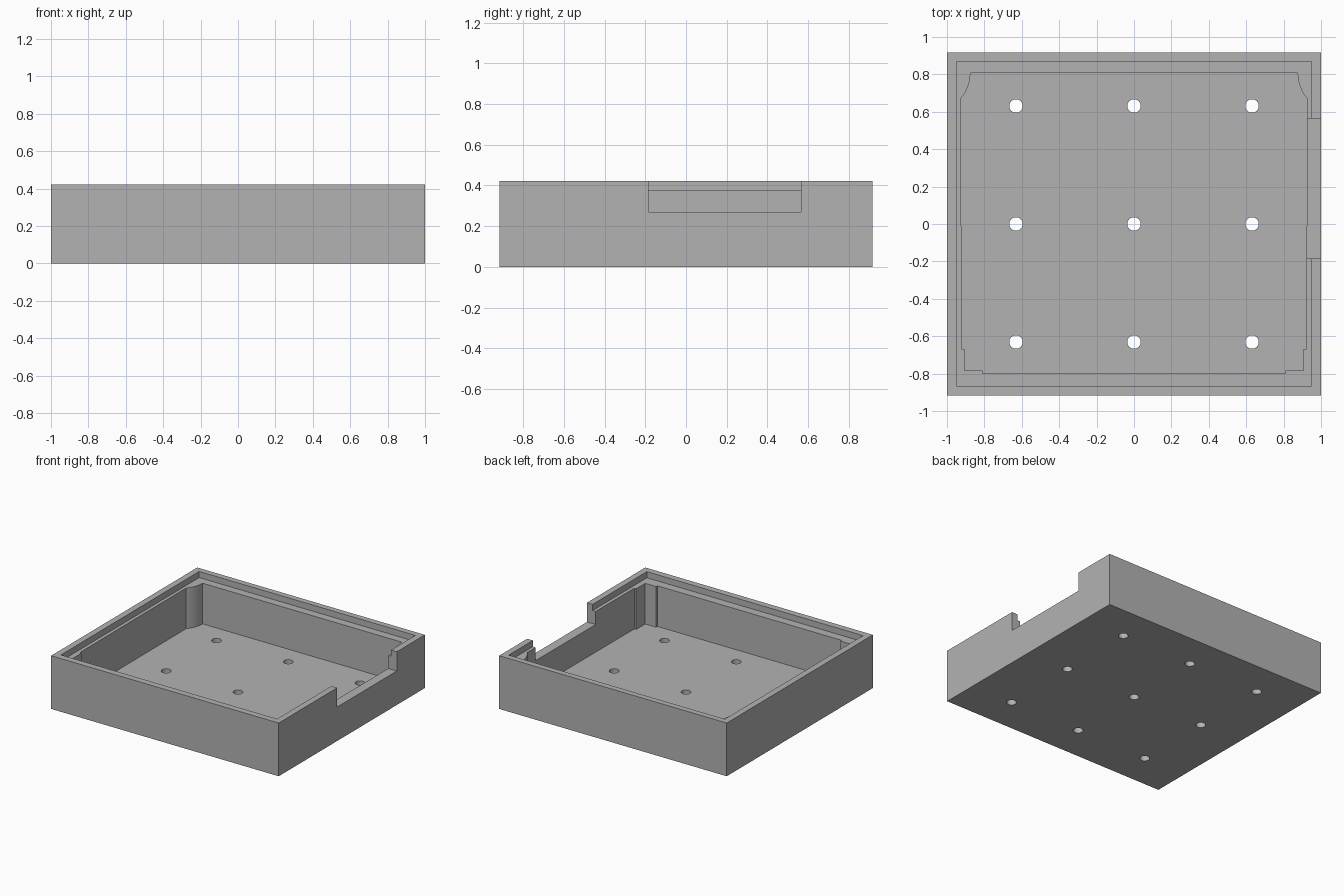
import bpy, bmesh, math

cube = bpy.data.objects.get("Cube")
if cube:
    bpy.data.objects.remove(cube, do_unlink=True)

HALF_X, HALF_Y, HEIGHT = 1.0, 0.917, 0.423
FLOOR, LEDGE, ABOVE = 0.051, 0.374, 0.6

grey = bpy.data.materials.new("plain grey")
grey.use_nodes = True
colour = (0.45, 0.45, 0.45, 1)
grey.diffuse_color = colour
grey.node_tree.nodes["Principled BSDF"].inputs["Base Color"].default_value = colour


def prism(name, outline, z0, z1):
    """Extrude a flat outline from z0 up to z1."""
    bm = bmesh.new()
    face = bm.faces.new([bm.verts.new((x, y, z0)) for x, y in outline])
    top = bmesh.ops.extrude_face_region(bm, geom=[face])["geom"]
    verts = [g for g in top if isinstance(g, bmesh.types.BMVert)]
    bmesh.ops.translate(bm, verts=verts, vec=(0, 0, z1 - z0))
    bmesh.ops.recalc_face_normals(bm, faces=bm.faces)
    mesh = bpy.data.meshes.new(name)
    bm.to_mesh(mesh)
    bm.free()
    mesh.materials.append(grey)
    obj = bpy.data.objects.new(name, mesh)
    bpy.context.collection.objects.link(obj)
    return obj


def rect(x0, x1, y0, y1):
    return [(x0, y0), (x1, y0), (x1, y1), (x0, y1)]


def circle(cx, cy, r, n=32):
    angles = [2 * math.pi * i / n for i in range(n)]
    return [(cx + r * math.cos(a), cy + r * math.sin(a)) for a in angles]


def cut(target, cutter):
    """Subtract the cutter, then discard it."""
    cutter.hide_render = True
    mod = target.modifiers.new("cut", "BOOLEAN")
    mod.operation = "DIFFERENCE"
    mod.solver = "EXACT"
    mod.object = cutter
    bpy.context.view_layer.objects.active = target
    bpy.ops.object.modifier_apply(modifier=mod.name)
    bpy.data.objects.remove(cutter, do_unlink=True)


# Outer block
tray = prism("tray", rect(-HALF_X, HALF_X, -HALF_Y, HALF_Y), 0, HEIGHT)

# Cavity: stepped front corners, rounded bosses in the back corners
half = [(0.81, -0.798), (0.81, -0.782), (0.906, -0.782),
        (0.906, -0.668), (0.922, -0.668)]
boss_x, boss_y, boss_r = 1.08, 0.806, 0.205
for i in range(9):
    a = math.radians(41 * (1 - i / 8))
    half.append((boss_x - boss_r * math.cos(a), boss_y - boss_r * math.sin(a)))
cavity = half + [(-x, y) for x, y in reversed(half)]
cut(tray, prism("cavity_cutter", cavity, FLOOR, ABOVE))

# Lid rebate around the rim
cut(tray, prism("rebate_cutter", rect(-0.95, 0.95, -0.866, 0.87), LEDGE, ABOVE))

# Opening in the left side wall
cut(tray, prism("opening_cutter", rect(0.9, 1.1, -0.185, 0.565), 0.27, ABOVE))

# Grid of nine holes through the floor
for x in (-0.631, 0, 0.631):
    for y in (-0.631, 0, 0.631):
        cut(tray, prism("hole_cutter", circle(x, y, 0.036), -0.1, 0.15))

# Smooth the holes and bosses, keep all other edges crisp
bpy.ops.object.select_all(action="DESELECT")
tray.select_set(True)
bpy.context.view_layer.objects.active = tray
bpy.ops.object.shade_smooth_by_angle(angle=math.radians(25))
